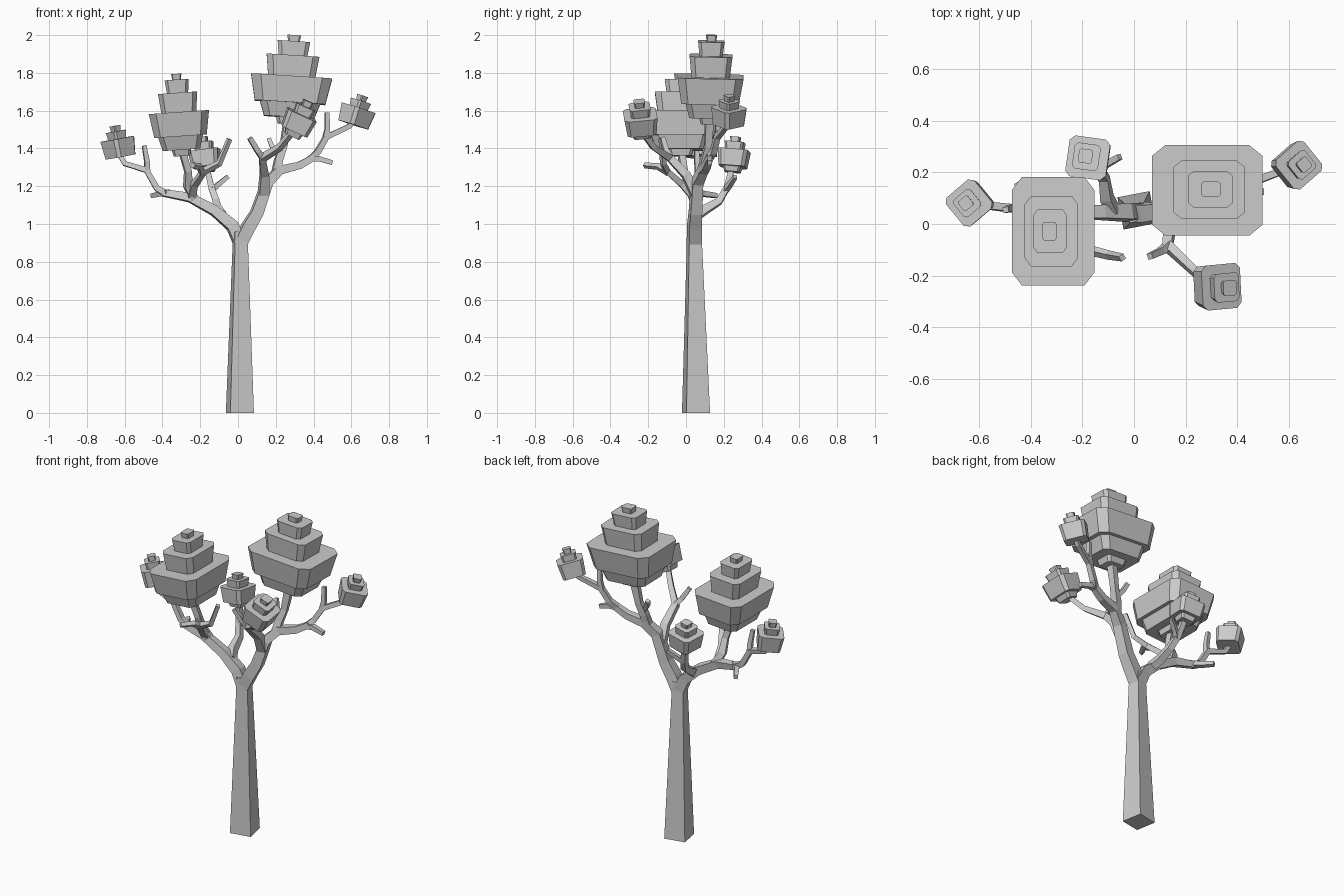
import bpy, bmesh, math
from mathutils import Vector, Quaternion


def make_object(name, bm):
    bmesh.ops.recalc_face_normals(bm, faces=bm.faces)
    mesh = bpy.data.meshes.new(name)
    bm.to_mesh(mesh)
    bm.free()
    obj = bpy.data.objects.new(name, mesh)
    bpy.context.collection.objects.link(obj)


def skin(bm, rings):
    """Join rings of points into one closed solid."""
    loops = [[bm.verts.new(p) for p in ring] for ring in rings]
    n = len(loops[0])
    for a, b in zip(loops, loops[1:]):
        for i in range(n):
            j = (i + 1) % n
            bm.faces.new((a[i], a[j], b[j], b[i]))
    bm.faces.new(loops[0][::-1])
    bm.faces.new(loops[-1])


def limb(name, *path):
    """Square tapering limb; each path point is x, y, z, thickness."""
    pts = [Vector(p[:3]) for p in path]
    side = Vector((-math.sin(0.19), math.cos(0.19), 0))
    rings = []
    for i, p in enumerate(pts):
        t = Vector()
        if i > 0:
            t += (p - pts[i - 1]).normalized()
        if i < len(pts) - 1:
            t += (pts[i + 1] - p).normalized()
        t.normalize()
        side = (side - t * side.dot(t)).normalized()
        other = side.cross(t)
        h = path[i][3] / 2
        rings.append([p + side * h * a + other * h * b
                      for a, b in ((-1, -1), (1, -1), (1, 1), (-1, 1))])
    bm = bmesh.new()
    skin(bm, rings)
    make_object(name, bm)


# Tiers: bottom height, top height, bottom width, top width (all relative)
BIG = [(0, .085, .27, .33), (.075, .25, .62, .75), (.24, .535, .87, 1),
       (.53, .77, .58, .65), (.76, .93, .35, .4), (.92, 1, .14, .17)]
SMALL = [(0, .18, .5, .62), (.15, .62, .88, 1), (.6, .85, .56, .64), (.84, 1, .28, .34)]
TOPPED = [(0, .58, .88, 1), (.57, .82, .52, .6), (.81, 1, .27, .33)]


def foliage(name, base, top, w, d, spin, tiers):
    """Stack of tapered boxes with cut corners along the base-top axis."""
    base, axis = Vector(base), Vector(top) - Vector(base)
    turn = (Vector((0, 0, 1)).rotation_difference(axis)
            @ Quaternion((0, 0, 1), math.radians(spin)))
    cut = 0.24
    outline = [(1, cut - 1), (1, 1 - cut), (1 - cut, 1), (cut - 1, 1),
               (-1, 1 - cut), (-1, cut - 1), (cut - 1, -1), (1 - cut, -1)]
    bm = bmesh.new()
    for z0, z1, s0, s1 in tiers:
        skin(bm, [[base + turn @ Vector((x * s * w / 2, y * s * d / 2, z * axis.length))
                   for x, y in outline] for z, s in ((z0, s0), (z1, s1))])
    make_object(name, bm)


# Trunk
limb("trunk", (.01, .053, 0, .127), (.012, .045, .85, .072), (.01, .043, .96, .066))

# Left limb and its branches
limb("left_limb", (.012, .045, .9, .066), (-.03, .045, .99, .062), (-.125, .045, 1.07, .052),
     (-.255, .045, 1.14, .046), (-.4, .06, 1.165, .034))
limb("left_low_twig", (-.37, .05, 1.165, .034), (-.41, .09, 1.16, .028), (-.453, .16, 1.15, .024))
limb("left_outer_branch", (-.38, .058, 1.16, .034), (-.43, .06, 1.19, .032),
     (-.485, .062, 1.285, .03), (-.6, .075, 1.32, .026), (-.63, .083, 1.37, .024))
limb("left_outer_twig", (-.48, .062, 1.275, .028), (-.482, .058, 1.33, .026), (-.497, .055, 1.415, .022))
limb("left_crown_stem", (-.23, .045, 1.13, .044), (-.265, .02, 1.2, .042),
     (-.265, -.01, 1.28, .034), (-.297, -.028, 1.39, .034))
limb("left_front_branch", (-.245, .035, 1.15, .04), (-.23, -.02, 1.21, .034),
     (-.18, -.1, 1.28, .03), (-.1, -.12, 1.32, .026), (-.045, -.13, 1.45, .022))
limb("left_front_twig", (-.19, -.09, 1.27, .028), (-.2, -.15, 1.305, .026), (-.24, -.22, 1.31, .022))
limb("back_branch", (-.08, .05, 1.04, .046), (-.105, .1, 1.075, .044),
     (-.115, .175, 1.12, .036), (-.14, .215, 1.19, .032), (-.165, .245, 1.3, .028))
limb("back_twig", (-.135, .21, 1.18, .028), (-.11, .23, 1.205, .026), (-.055, .26, 1.25, .022))

# Right limb and its branches
limb("right_limb", (.012, .045, .9, .068), (.055, .045, .985, .068), (.1, .05, 1.06, .062),
     (.155, .06, 1.22, .056), (.22, .09, 1.285, .048), (.325, .11, 1.31, .04), (.405, .125, 1.355, .034))
limb("right_low_twig", (.38, .12, 1.345, .032), (.43, .125, 1.345, .028), (.5, .125, 1.325, .024))
limb("right_outer_branch", (.385, .12, 1.345, .034), (.42, .145, 1.38, .032),
     (.467, .165, 1.46, .03), (.585, .21, 1.515, .026), (.62, .225, 1.55, .024))
limb("right_outer_twig", (.46, .165, 1.45, .028), (.472, .168, 1.5, .026), (.472, .17, 1.59, .022))
limb("right_crown_stem", (.2, .08, 1.26, .046), (.215, .1, 1.34, .042),
     (.24, .115, 1.41, .036), (.268, .125, 1.56, .044))
limb("right_crown_twig", (.22, .1, 1.36, .026), (.18, .12, 1.41, .024), (.165, .14, 1.45, .022))
limb("right_front_branch", (.135, .05, 1.16, .052), (.14, .0, 1.26, .044),
     (.13, -.085, 1.35, .038), (.22, -.17, 1.405, .03), (.29, -.235, 1.49, .026))
limb("right_front_twig", (.135, -.08, 1.345, .032), (.105, -.105, 1.385, .028), (.062, -.125, 1.455, .024))

# Foliage
foliage("right_crown", (.268, .125, 1.53), (.298, .135, 2.0), .43, .35, 0, BIG)
foliage("left_crown", (-.297, -.028, 1.36), (-.327, -.028, 1.795), .32, .42, 0, BIG)
foliage("left_clump", (-.622, .083, 1.355), (-.652, .08, 1.52), .145, .145, 40, TOPPED)
foliage("right_clump", (.61, .225, 1.525), (.66, .23, 1.68), .15, .15, 40, TOPPED)
foliage("front_clump", (.285, -.235, 1.465), (.372, -.248, 1.65), .165, .175, 4, SMALL)
foliage("back_clump", (-.165, .245, 1.275), (-.188, .263, 1.46), .16, .16, -8, SMALL)
